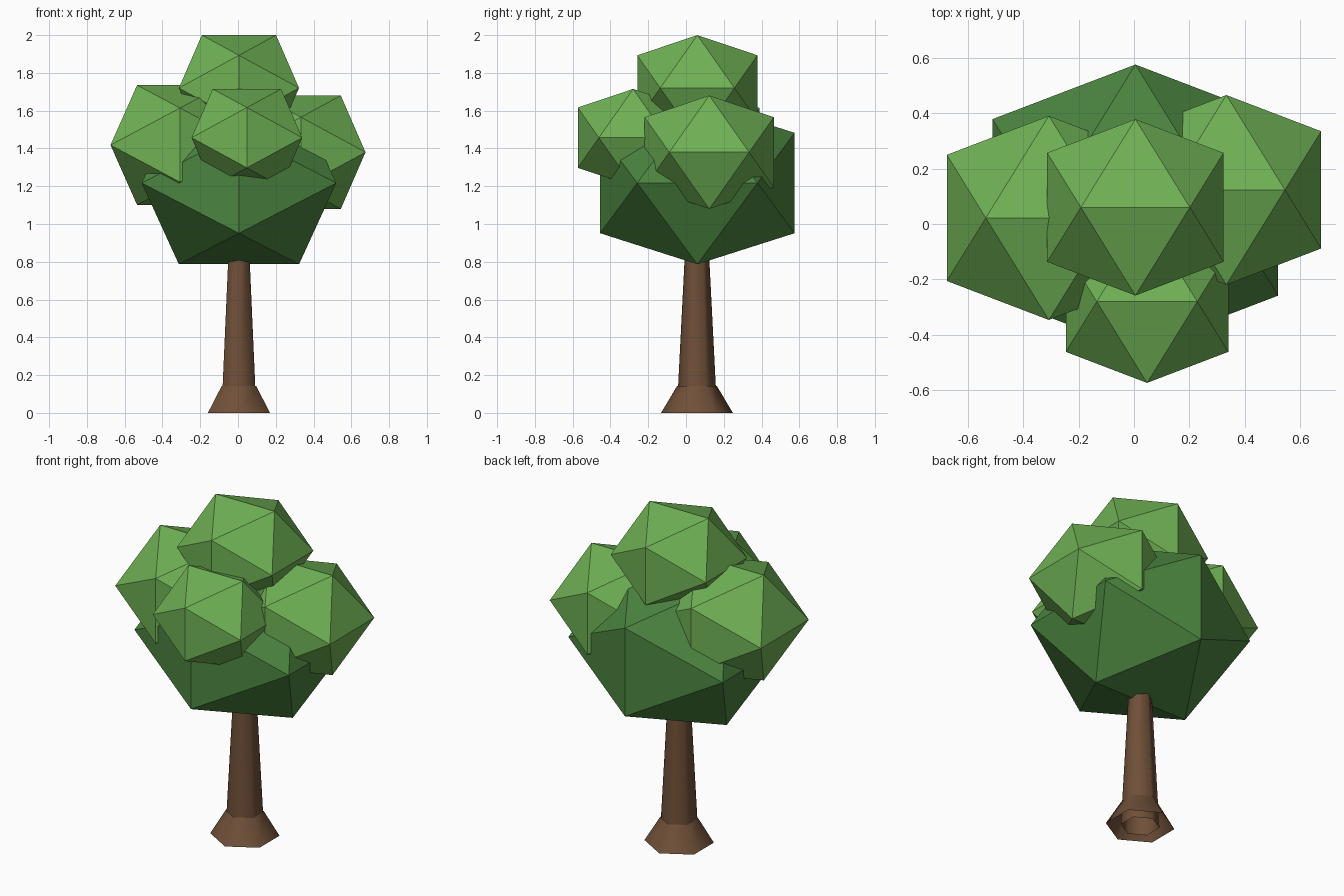
import bpy, bmesh
from math import pi, cos, sin

if "Cube" in bpy.data.objects:
    bpy.data.objects.remove(bpy.data.objects["Cube"])

T = (1 + 5 ** 0.5) / 2


def material(name, rgb):
    m = bpy.data.materials.new(name)
    m.diffuse_color = (*rgb, 1)
    m.use_nodes = True
    m.node_tree.nodes["Principled BSDF"].inputs["Base Color"].default_value = m.diffuse_color
    return m


def add_object(name, bm, mat, smooth=False):
    bmesh.ops.recalc_face_normals(bm, faces=bm.faces)
    me = bpy.data.meshes.new(name)
    bm.to_mesh(me)
    bm.free()
    me.materials.append(mat)
    for p in me.polygons:
        p.use_smooth = smooth
    ob = bpy.data.objects.new(name, me)
    bpy.context.collection.objects.link(ob)
    return ob


def leaf_clump(name, centre, half_width, half_height, mat):
    """Flattened icosahedron with its top and bottom edges along x."""
    bm = bmesh.new()
    for a in (-1, 1):
        for b in (-1, 1):
            for x, y, z in ((a, 0, b * T), (0, a * T, b), (a * T, b, 0)):
                bm.verts.new((centre[0] + x * half_width / T,
                              centre[1] + y * half_width / T,
                              centre[2] + z * half_height / T))
    bmesh.ops.convex_hull(bm, input=bm.verts)
    add_object(name, bm, mat)


def open_hex_tube(name, centre, r0, r1, z0, z1, mat):
    """Tapered six-sided tube without end caps."""
    bm = bmesh.new()
    rings = [[bm.verts.new((centre[0] + r * sin(i * pi / 3),
                            centre[1] + r * cos(i * pi / 3), z))
              for i in range(6)] for r, z in ((r0, z0), (r1, z1))]
    lo, hi = rings
    for i in range(6):
        j = (i + 1) % 6
        bm.faces.new((lo[j], lo[i], hi[i], hi[j]))
    add_object(name, bm, mat, smooth=True)


bark = material("bark", (0.16, 0.08, 0.04))
dark_leaf = material("dark_leaf", (0.07, 0.23, 0.05))
light_leaf = material("light_leaf", (0.16, 0.44, 0.09))

# Trunk and flared root collar
axis = (0.005, 0.058)
open_hex_tube("trunk", axis, 0.107, 0.056, 0.0, 1.0, bark)
open_hex_tube("root_flare", axis, 0.19, 0.105, 0.0, 0.143, bark)

# Main crown and the smaller clumps around it
leaf_clump("main_crown", (0.005, 0.06, 1.217), 0.515, 0.43, dark_leaf)
leaf_clump("top_clump", (0.005, 0.06, 1.72), 0.318, 0.28, light_leaf)
leaf_clump("left_clump", (-0.307, 0.022, 1.418), 0.368, 0.317, light_leaf)
leaf_clump("right_clump", (0.333, 0.123, 1.38), 0.342, 0.30, light_leaf)
leaf_clump("front_clump", (0.047, -0.28, 1.457), 0.293, 0.258, light_leaf)
